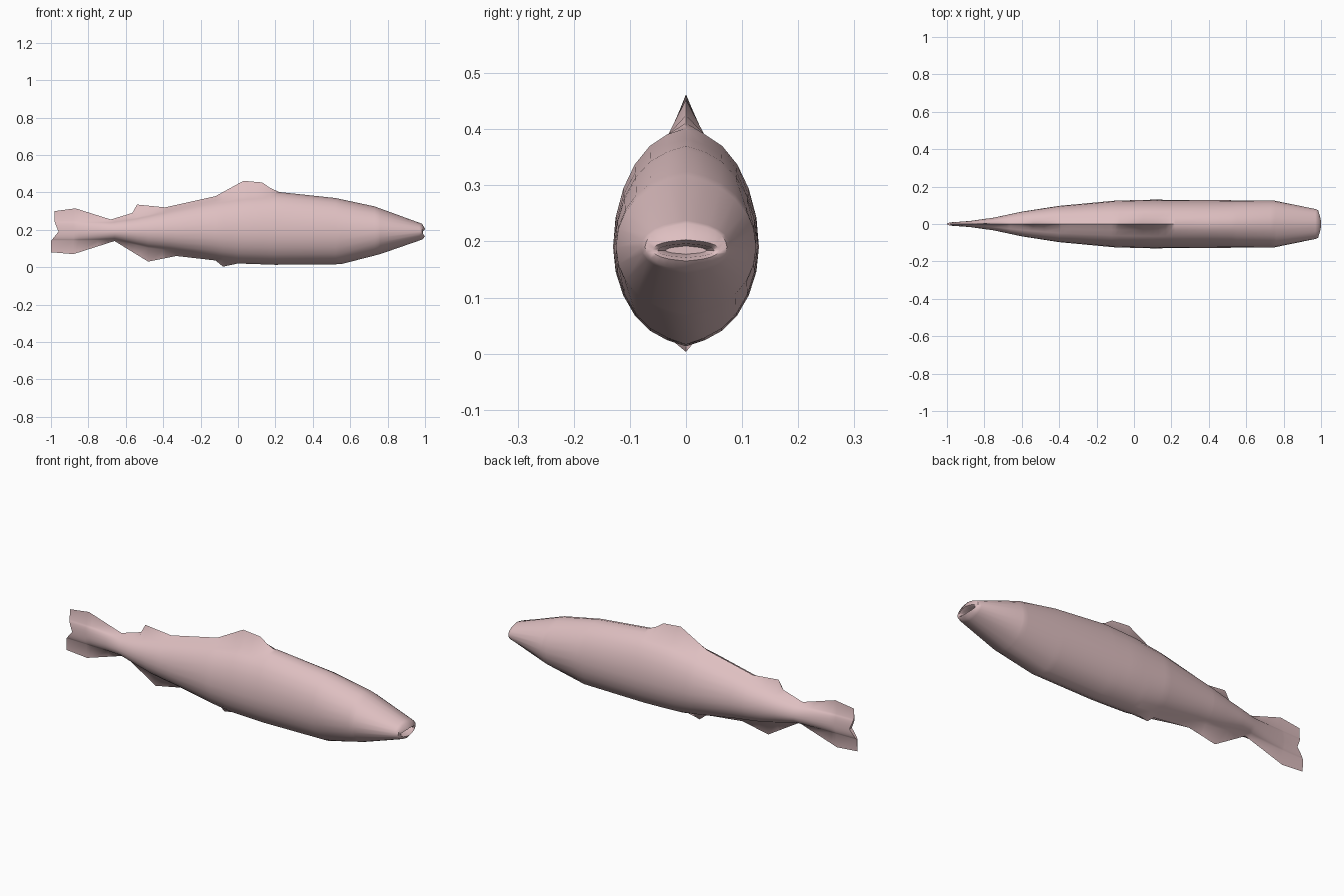
import bpy, bmesh, math

cube = bpy.data.objects.get("Cube")
if cube:
    bpy.data.objects.remove(cube, do_unlink=True)

# Flat skin colour
skin = bpy.data.materials.new("pale pink skin")
skin.use_nodes = True
colour = (0.73, 0.52, 0.53, 1.0)
skin.diffuse_color = colour
bsdf = skin.node_tree.nodes["Principled BSDF"]
bsdf.inputs["Base Color"].default_value = colour
bsdf.inputs["Roughness"].default_value = 0.7

MID = 0.19    # height of the widest line

# Side outline including the fins (x, z)
back = [(-0.96, 0.30), (-0.87, 0.315), (-0.68, 0.255), (-0.565, 0.29), (-0.54, 0.335),
        (-0.39, 0.32), (-0.12, 0.38), (0.03, 0.462), (0.13, 0.453), (0.17, 0.425),
        (0.22, 0.402), (0.52, 0.37), (0.73, 0.325), (0.985, 0.232)]
belly = [(-0.96, 0.08), (-0.88, 0.07), (-0.66, 0.14), (-0.48, 0.03), (-0.33, 0.06),
         (-0.12, 0.036), (-0.08, 0.003), (0.0, 0.02), (0.2, 0.013), (0.55, 0.016),
         (0.76, 0.07), (0.985, 0.148)]
# Fleshy body without the fins (x, z)
flesh_top = [(-0.96, 0.25), (-0.85, 0.25), (-0.68, 0.245), (-0.54, 0.27), (-0.39, 0.305),
             (-0.12, 0.365), (0.05, 0.39), (0.22, 0.398), (0.52, 0.366), (0.73, 0.322),
             (0.985, 0.230)]
flesh_low = [(-0.96, 0.14), (-0.85, 0.14), (-0.66, 0.145), (-0.48, 0.10), (-0.33, 0.08),
             (-0.10, 0.04), (0.0, 0.025), (0.2, 0.018), (0.55, 0.022), (0.76, 0.074),
             (0.985, 0.150)]
# Half thickness (x, y)
girth = [(-0.96, 0.01), (-0.88, 0.016), (-0.75, 0.034), (-0.6, 0.066), (-0.4, 0.097),
         (-0.1, 0.125), (0.1, 0.13), (0.4, 0.128), (0.75, 0.125), (0.97, 0.08),
         (0.985, 0.073)]


def sample(line, x):
    """Linear interpolation along a list of (x, value) points."""
    if x <= line[0][0]:
        return line[0][1]
    for (x0, v0), (x1, v1) in zip(line, line[1:]):
        if x <= x1:
            return v0 + (v1 - v0) * (x - x0) / (x1 - x0)
    return line[-1][1]


def ring(x, ridge_top, top, low, ridge_low, width, mid=MID, n=24):
    """Oval cross-section drawn out to a ridge at the top and bottom."""
    pts = []
    for i in range(n):
        t = 2 * math.pi * i / n
        c = math.cos(t)
        z = mid + c * ((top - mid) if c > 0 else (mid - low))
        if i == 0:
            z = ridge_top
        elif i == n // 2:
            z = ridge_low
        pts.append([x, width * math.sin(t), z])
    return pts


# Cross-sections at every outline point
stations = []
for x in sorted(p[0] for line in (back, belly, flesh_top, flesh_low, girth) for p in line):
    if not stations or x - stations[-1] > 0.008:
        stations.append(x)
rings = [ring(x, *(sample(l, x) for l in (back, flesh_top, flesh_low, belly, girth)))
         for x in stations]

# Forked tail edge
for p in rings[0]:
    d = p[2] - MID
    p[0] -= min(0.02, 0.4 * d) if d > 0 else min(0.04, -0.8 * d)

# Lips, then the hollow of the mouth
lips = ring(1.0, 0.203, 0.202, 0.166, 0.165, 0.060, 0.185)
for p in lips:
    p[0] -= 0.012 * (abs(p[1]) / 0.06) ** 2
rings.append(lips)
rings.append(ring(0.985, 0.196, 0.195, 0.172, 0.171, 0.050, 0.184))
rings.append(ring(0.94, 0.192, 0.191, 0.178, 0.177, 0.036, 0.184))

# Loft the fish skin
bm = bmesh.new()
loops = [[bm.verts.new(p) for p in r] for r in rings]
for a, b in zip(loops, loops[1:]):
    for i in range(len(a)):
        j = (i + 1) % len(a)
        bm.faces.new((a[i], a[j], b[j], b[i]))

# Close the tail edge and mouth with strips across the thickness
for loop in (loops[0], loops[-1]):
    n = len(loop)
    for i in range(n // 2):
        quad = [loop[i], loop[i + 1], loop[(n - i - 1) % n], loop[(n - i) % n]]
        bm.faces.new(list(dict.fromkeys(quad)))
bmesh.ops.recalc_face_normals(bm, faces=bm.faces)

mesh = bpy.data.meshes.new("fish_body")
bm.to_mesh(mesh)
bm.free()
mesh.materials.append(skin)
fish = bpy.data.objects.new("fish_body", mesh)
bpy.context.collection.objects.link(fish)

# Smooth skin with sharp fin ridges
bpy.ops.object.select_all(action='DESELECT')
fish.select_set(True)
bpy.context.view_layer.objects.active = fish
bpy.ops.object.shade_smooth_by_angle(angle=math.radians(50))
